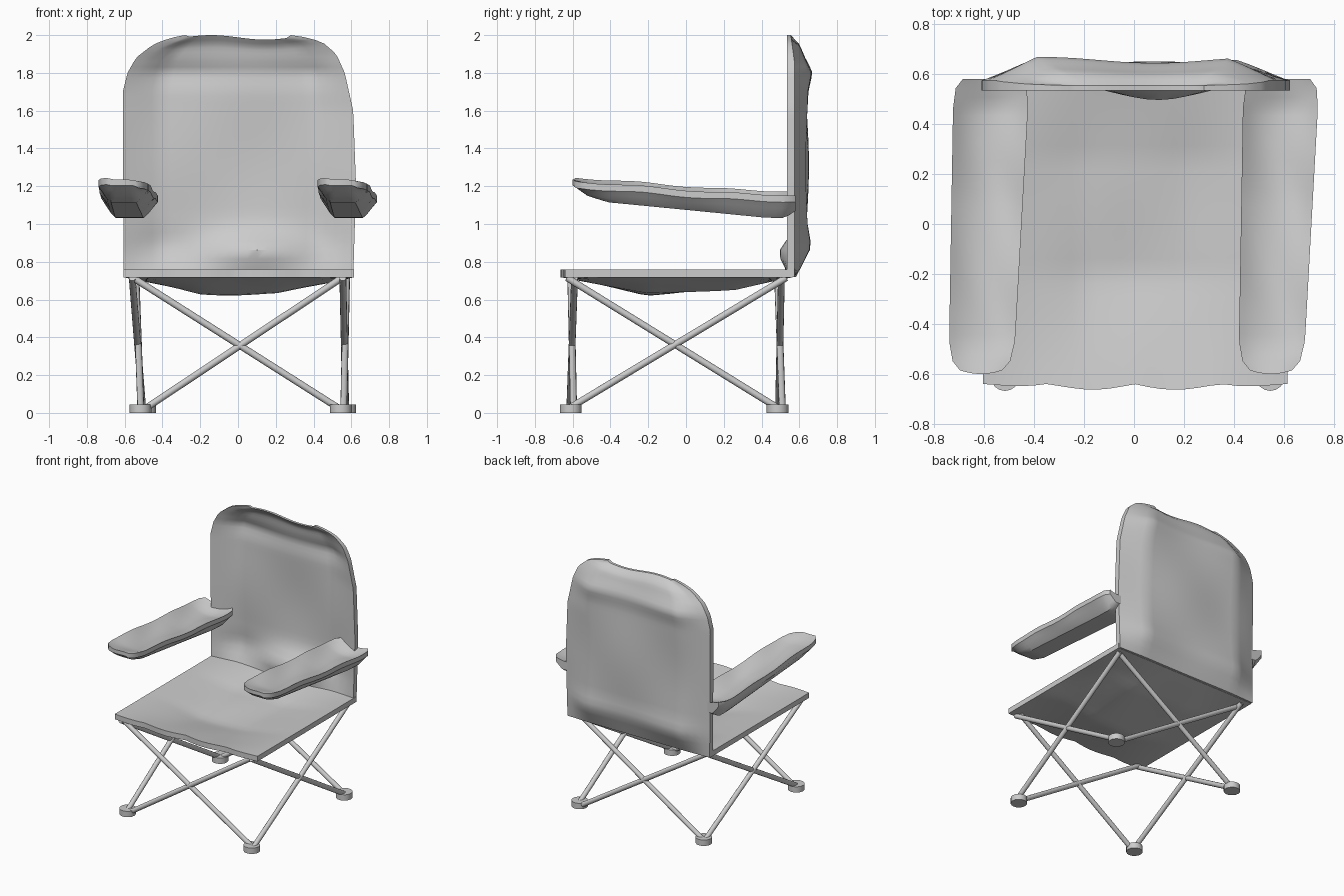
import bpy, bmesh, math
from mathutils import Vector

if "Cube" in bpy.data.objects:
    bpy.data.objects.remove(bpy.data.objects["Cube"])


def lerp_profile(points, t):
    for (a, fa), (b, fb) in zip(points, points[1:]):
        if t <= b:
            return fa + (fb - fa) * max(0, (t - a) / (b - a))
    return points[-1][1]


def shell(name, upper, lower, nu, nv):
    """Closed padded cloth: two grids of (u in -1..1, v in 0..1) joined round the rim."""
    bm = bmesh.new()
    layers = []
    for f in (upper, lower):
        layers.append([[bm.verts.new(f(2 * i / nu - 1, j / nv)) for i in range(nu + 1)]
                       for j in range(nv + 1)])
    for g in layers:
        for j in range(nv):
            for i in range(nu):
                bm.faces.new((g[j][i], g[j][i + 1], g[j + 1][i + 1], g[j + 1][i]))
    rim = ([(0, i) for i in range(nu)] + [(j, nu) for j in range(nv)]
           + [(nv, i) for i in range(nu, 0, -1)] + [(j, 0) for j in range(nv, 0, -1)])
    for (a, b), (c, d) in zip(rim, rim[1:] + rim[:1]):
        bm.faces.new((layers[0][a][b], layers[0][c][d], layers[1][c][d], layers[1][a][b]))
    bmesh.ops.recalc_face_normals(bm, faces=bm.faces)
    mesh = bpy.data.meshes.new(name)
    bm.to_mesh(mesh)
    bm.free()
    obj = bpy.data.objects.new(name, mesh)
    bpy.context.collection.objects.link(obj)
    smooth(obj)
    return obj


def smooth(obj):
    bpy.ops.object.select_all(action='DESELECT')
    obj.select_set(True)
    bpy.context.view_layer.objects.active = obj
    bpy.ops.object.shade_smooth_by_angle(angle=math.radians(35))


def rod(name, a, b, r, sides=12):
    a, b = Vector(a), Vector(b)
    bpy.ops.mesh.primitive_cylinder_add(vertices=sides, radius=r, depth=(b - a).length,
                                        location=(a + b) / 2)
    obj = bpy.context.object
    obj.name = name
    obj.rotation_euler = (b - a).to_track_quat('Z', 'Y').to_euler()
    smooth(obj)


# Seat: straight rim with a sagging middle
def seat(offset, dip):
    def f(u, v):
        x, y = 0.005 + 0.61 * u, -0.64 + 1.205 * v
        sag = min(1, (1 - abs(u)) / 0.65) * lerp_profile([(0, 0), (0.36, 1), (0.75, 0.7), (1, 0)], v)
        wave = 0.008 * math.sin(9 * x + 2) * math.sin(7 * y) * sag
        edge = 0.025 * abs(math.sin(9 * x)) * (1 - u * u) * (1 - v) ** 8
        return Vector((x, y - edge, offset - dip * sag + wave))
    return f


shell("seat", seat(0.758, 0.085), seat(0.718, 0.09), 24, 24)

# Backrest: rounded top corners, cloth pushed backwards inside the rim
LEFT = [(0.72, 0.605), (1.7, 0.61), (1.8, 0.585), (1.88, 0.54), (1.95, 0.45), (1.985, 0.36), (2, 0.28)]
RIGHT = [(0.72, 0.61), (1.2, 0.625), (1.6, 0.61), (1.8, 0.565), (1.9, 0.52), (1.96, 0.45), (1.985, 0.38), (2, 0.28)]
PUSH = [(0.72, 0.1), (0.88, 1.2), (1.0, 1), (1.7, 1), (1.8, 1.25), (1.87, 0.85), (1.95, 0.6), (2, 0)]


def back(front):
    def f(u, v):
        z = 0.72 + 1.28 * (1 - (1 - v) ** 1.35)
        x = u * lerp_profile(LEFT if u < 0 else RIGHT, z)
        across = min(1, (1 - abs(u)) / 0.33)
        push = lerp_profile(PUSH, z) * across
        y = 0.535 if front else 0.575
        y += 0.066 * push + 0.01 * math.sin(7 * x + 1) * math.sin(6 * z) * push
        if front:    # lumbar bulge low on the front, thinner cloth at the top edge
            y -= 0.1 * across * math.exp(-((z - 0.86) / 0.09) ** 2 - ((x - 0.1) / 0.32) ** 2)
        else:
            y -= 0.02 * max(0, (z - 1.85) / 0.15)
        z -= 0.012 * (1 + math.sin(11 * x)) * max(0, (z - 1.85) / 0.15) * (abs(u) < 0.99)
        return Vector((x, y, z))
    return f


shell("backrest", back(True), back(False), 24, 36)

# Armrests: dished pads, the right one repeats the left one
HALF = [(0, 0.085), (0.03, 0.115), (0.1, 0.132), (0.9, 0.15), (0.97, 0.142), (1, 0.115)]
TOP = [(0, 1.235), (0.3, 1.21), (0.6, 1.18), (1, 1.16)]
BASE = [(0, 1.205), (0.06, 1.15), (0.15, 1.115), (0.85, 1.035), (0.95, 1.03), (1, 1.07)]


def arm(shift, top):
    def f(u, v):
        x = shift - 0.612 + 0.042 * v + u * lerp_profile(HALF, v)
        y = -0.585 + 1.165 * v - 0.015 * (1 - u * u) * (1 - v) ** 8
        rim = lerp_profile(TOP, v) - 0.01 * u + 0.004 * math.sin(16 * v + 3 * u)
        if top:
            dish = lerp_profile([(0, 0), (0.1, 0.03), (0.75, 0.05), (0.9, 0.06), (1, 0.02)], v)
            z = rim - dish * (1 - u * u)
        else:
            fill = min(1, (1 - abs(u)) / 0.45)
            z = (rim - 0.035) * (1 - fill) + lerp_profile(BASE, v) * fill
        return Vector((x, y, z))
    return f


for side, shift in (("left", 0), ("right", 1.16)):
    shell(side + "_armrest", arm(shift, True), arm(shift, False), 12, 32)

# Crossed leg poles on all four sides
R = 0.018
for name, y0, y1 in (("front", -0.615, -0.59), ("rear", 0.49, 0.505)):
    rod(name + "_leg_a", (-0.48, y0, 0.03), (0.55, y1, 0.715), R)
    rod(name + "_leg_b", (0.525, y0 + 0.02, 0.03), (-0.555, y1 - 0.02, 0.715), R)
for name, x0, x1 in (("left", -0.515, -0.54), ("right", 0.56, 0.575)):
    rod(name + "_leg_a", (x0, -0.61, 0.03), (x1, 0.53, 0.715), R)
    rod(name + "_leg_b", (x0 + 0.01, 0.48, 0.03), (x1 - 0.02, -0.63, 0.715), R)

# Feet
for name, x, y in (("front_left", -0.516, -0.61), ("front_right", 0.545, -0.61),
                   ("rear_left", -0.492, 0.485), ("rear_right", 0.568, 0.485)):
    rod(name + "_foot", (x, y, 0), (x, y, 0.045), 0.058, 16)
